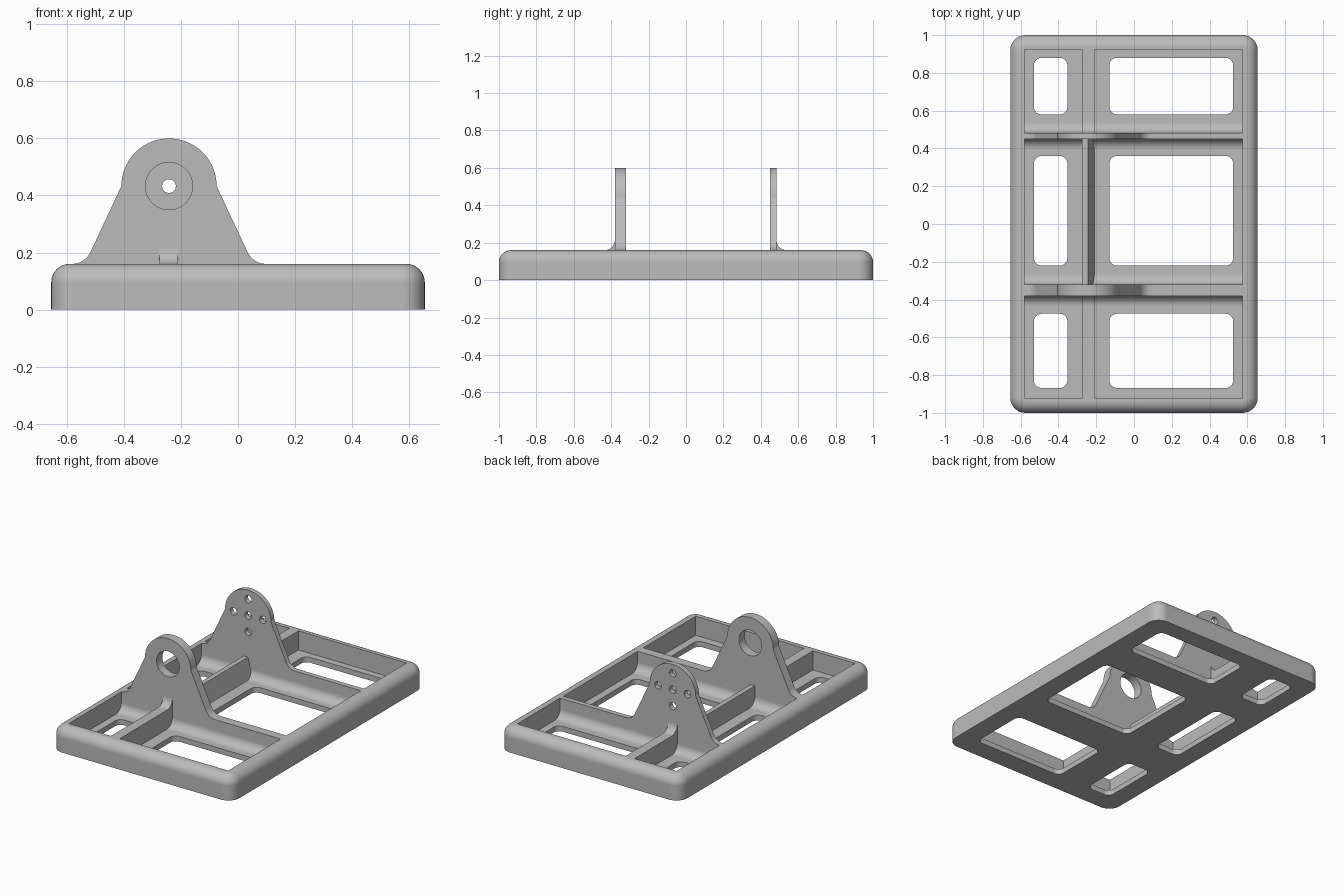
import bpy, bmesh
from math import sin, cos, tan, pi, atan2
from mathutils import Vector

if "Cube" in bpy.data.objects:
    bpy.data.objects.remove(bpy.data.objects["Cube"])

grey = bpy.data.materials.new("plain grey")
grey.use_nodes = True
colour = (0.5, 0.5, 0.5, 1)
grey.diffuse_color = colour
grey.node_tree.nodes["Principled BSDF"].inputs["Base Color"].default_value = colour

TOP, FLOOR, FILLET = 0.16, 0.035, 0.055
PIVOT_X, PIVOT_Z, HEAD_R = -0.242, 0.433, 0.167
FRONT_PLATE = (-0.38, -0.32)
BACK_PLATE = (0.45, 0.483)


def make_object(name, bm):
    bmesh.ops.recalc_face_normals(bm, faces=bm.faces)
    mesh = bpy.data.meshes.new(name)
    bm.to_mesh(mesh)
    bm.free()
    mesh.materials.append(grey)
    obj = bpy.data.objects.new(name, mesh)
    bpy.context.collection.objects.link(obj)
    return obj


def activate(obj):
    bpy.ops.object.select_all(action='DESELECT')
    obj.select_set(True)
    bpy.context.view_layer.objects.active = obj


def cut(obj, cutter):
    mod = obj.modifiers.new("cut", 'BOOLEAN')
    mod.operation, mod.solver, mod.object = 'DIFFERENCE', 'EXACT', cutter
    activate(obj)
    bpy.ops.object.modifier_apply(modifier=mod.name)
    bpy.data.objects.remove(cutter)


def finish(obj):
    activate(obj)
    bpy.ops.object.shade_smooth_by_angle(angle=pi / 6)
    mod = obj.modifiers.new("even shading", 'WEIGHTED_NORMAL')
    mod.keep_sharp = True


def arc(u, v, r, a0, a1, n=8):
    return [(u + r * cos(a0 + (a1 - a0) * i / n),
             v + r * sin(a0 + (a1 - a0) * i / n)) for i in range(n + 1)]


def rounded_rect(x0, x1, y0, y1, r):
    corners = [(x1 - r, y1 - r), (x0 + r, y1 - r), (x0 + r, y0 + r), (x1 - r, y0 + r)]
    return [p for k, (x, y) in enumerate(corners)
            for p in arc(x, y, r, k * pi / 2, (k + 1) * pi / 2)]


def prism(bm, points, direction):
    """Extrude a closed outline; returns all its vertices."""
    verts = [bm.verts.new(p) for p in points]
    face = bm.faces.new(verts)
    out = bmesh.ops.extrude_face_region(bm, geom=[face], use_keep_orig=True)
    moved = [g for g in out["geom"] if isinstance(g, bmesh.types.BMVert)]
    bmesh.ops.translate(bm, verts=moved, vec=Vector(direction))
    return verts + moved


def loft(bm, rings):
    rows = [[bm.verts.new(p) for p in ring] for ring in rings]
    n = len(rows[0])
    for a, b in zip(rows, rows[1:]):
        for i in range(n):
            bm.faces.new((a[i], a[(i + 1) % n], b[(i + 1) % n], b[i]))
    bm.faces.new(rows[0])
    bm.faces.new(rows[-1])


# Base block with rounded corners and a rounded top edge
def base_ring(inset, z):
    hx, hy = 0.655 - inset, 1 - inset
    return [(x, y, z) for x, y in rounded_rect(-hx, hx, -hy, hy, 0.08 - inset)]


EDGE = 0.064
bm = bmesh.new()
loft(bm, [base_ring(0, 0)] + [base_ring(EDGE - u, TOP - EDGE + v)
                              for u, v in arc(0, 0, EDGE, 0, pi / 2)])
base = make_object("base_frame", bm)

# Pockets: six bays, filleted where the floor meets a cross wall
bays = [(-0.922, FRONT_PLATE[0], False, True),
        (FRONT_PLATE[1], BACK_PLATE[0], True, True),
        (BACK_PLATE[1], 0.925, True, False)]
bm = bmesh.new()
for y0, y1, round_front, round_back in bays:
    low = FLOOR + FILLET
    outline = [(y1, 0.3), (y0, 0.3)]
    outline += arc(y0 + FILLET, low, FILLET, pi, 1.5 * pi) if round_front else [(y0, FLOOR)]
    outline += arc(y1 - FILLET, low, FILLET, -pi / 2, 0) if round_back else [(y1, FLOOR)]
    for x0, x1 in ((-0.58, -0.275), (-0.21, 0.575)):
        verts = prism(bm, [(x0, y, z) for y, z in outline], (x1 - x0, 0, 0))
        # The middle rib leans on its wide-bay side
        if round_front and round_back and x1 > 0:
            for v in verts:
                if v.co.x < 0:
                    v.co.x -= 0.033 * (v.co.z - FLOOR) / (TOP - FLOOR)
cut(base, make_object("pocket_cutter", bm))

# Rounded windows through the floor
bm = bmesh.new()
for y0, y1 in ((-0.868, -0.475), (-0.22, 0.36), (0.58, 0.88)):
    for x0, x1 in ((-0.53, -0.353), (-0.13, 0.525)):
        prism(bm, [(x, y, -0.1) for x, y in rounded_rect(x0, x1, y0, y1, 0.04)],
              (0, 0, 0.17))
cut(base, make_object("window_cutter", bm))
finish(base)


# Upright plates: round head, sloping sides, flared foot
def upright(name, span, holes):
    foot, flare = 0.295, 0.072
    lean = atan2(PIVOT_Z - TOP, foot - HEAD_R)
    side = arc(foot + flare * tan(lean / 2), TOP + flare, flare, -pi / 2, -pi / 2 - lean)
    outline = side + arc(0, PIVOT_Z, HEAD_R, 0, pi, 40)
    outline += [(-u, z) for u, z in reversed(side)]
    bm = bmesh.new()
    prism(bm, [(PIVOT_X + u, span[0], z) for u, z in outline], (0, span[1] - span[0], 0))
    plate = make_object(name, bm)
    bm = bmesh.new()
    for u, w, r in holes:
        ring = arc(PIVOT_X + u, PIVOT_Z + w, r, 0, 2 * pi, 32)[:-1]
        prism(bm, [(x, span[0] - 0.1, z) for x, z in ring], (0, 0.3, 0))
    cut(plate, make_object(name + "_cutter", bm))
    finish(plate)


upright("front_bearing_plate", FRONT_PLATE, [(0, 0, 0.083)])
D, R = 0.107, 0.024
upright("back_mount_plate", BACK_PLATE,
        [(0, 0, R), (D, 0, R), (-D, 0, R), (0, D, R), (0, -D, R)])

# Fillets where the outer ribs run up into the plates
for name, y, s in (("front_rib_fillet", FRONT_PLATE[0], -1),
                   ("back_rib_fillet", BACK_PLATE[1], 1)):
    curve = arc(FILLET, TOP + FILLET, FILLET, pi, 1.5 * pi)
    bm = bmesh.new()
    prism(bm, [(-0.275, y + s * u, z) for u, z in [(0, TOP)] + curve], (0.065, 0, 0))
    finish(make_object(name, bm))
